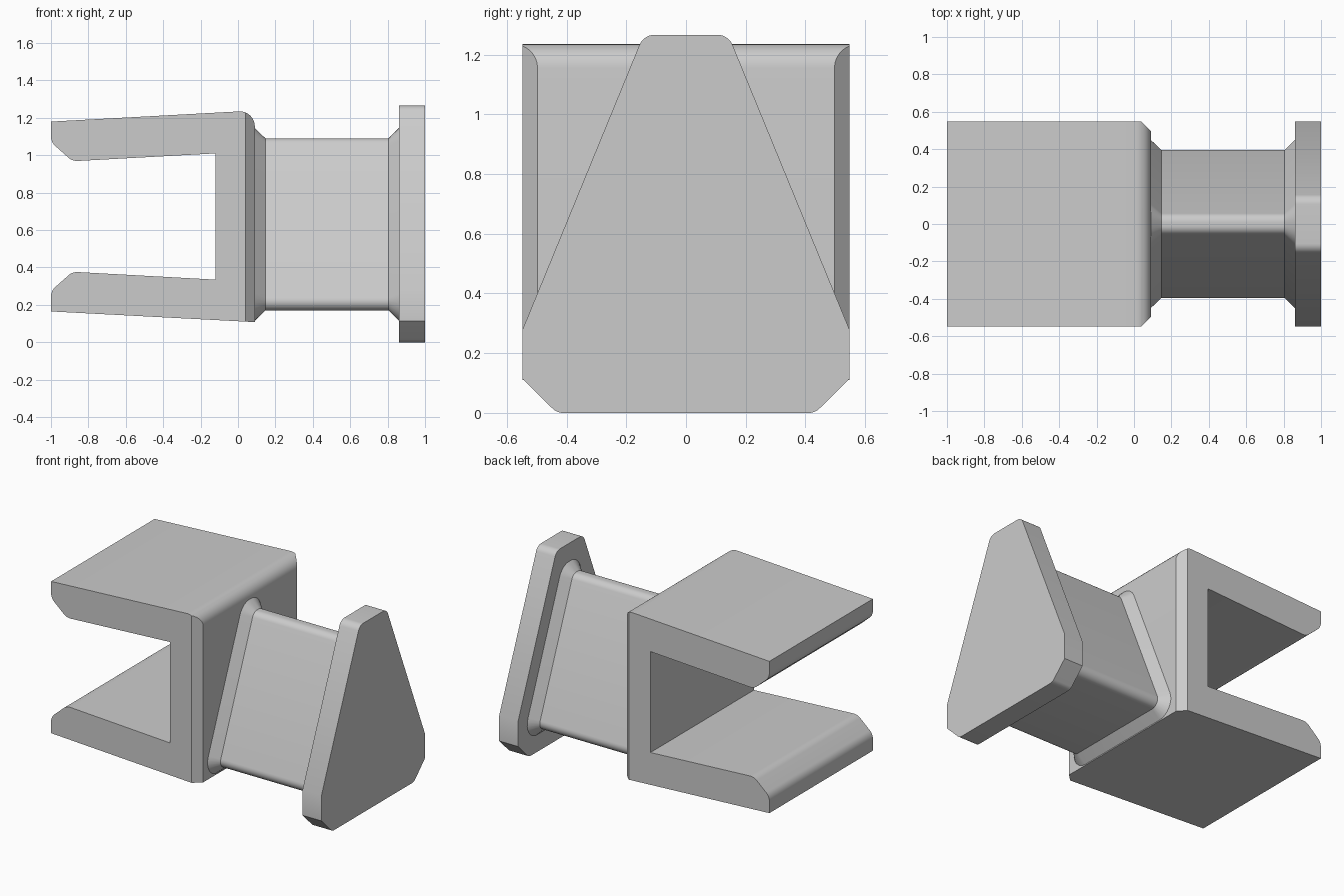
import bpy, bmesh, math
from mathutils import Vector

if "Cube" in bpy.data.objects:
    bpy.data.objects.remove(bpy.data.objects["Cube"])

grey = bpy.data.materials.new("plain grey")
grey.use_nodes = True
grey.diffuse_color = (0.6, 0.6, 0.6, 1)
grey.node_tree.nodes["Principled BSDF"].inputs["Base Color"].default_value = (0.6, 0.6, 0.6, 1)


def rounded(corners, steps=8):
    """Outline from (u, v, radius) corners, each rounded by an arc."""
    pts = []
    n = len(corners)
    for i, (u, v, r) in enumerate(corners):
        p = Vector((u, v))
        if r == 0:
            pts.append(p)
            continue
        a = (Vector(corners[i - 1][:2]) - p).normalized()
        b = (Vector(corners[(i + 1) % n][:2]) - p).normalized()
        half = a.angle(b) / 2
        centre = p + (a + b).normalized() * (r / math.sin(half))
        start = p + a * (r / math.tan(half)) - centre
        end = p + b * (r / math.tan(half)) - centre
        sweep = start.angle(end)
        for k in range(steps + 1):
            t = k / steps
            pts.append(centre + (start * math.sin((1 - t) * sweep)
                                 + end * math.sin(t * sweep)) / math.sin(sweep))
    return pts


def loft(sections):
    """Closed solid through a list of matching 3D rings."""
    bm = bmesh.new()
    rings = [[bm.verts.new(p) for p in ring] for ring in sections]
    n = len(rings[0])
    for r0, r1 in zip(rings, rings[1:]):
        for i in range(n):
            j = (i + 1) % n
            bm.faces.new((r0[i], r0[j], r1[j], r1[i]))
    bm.faces.new(rings[0])
    bm.faces.new(rings[-1])
    return bm


def finish(bm, name):
    bmesh.ops.recalc_face_normals(bm, faces=bm.faces)
    mesh = bpy.data.meshes.new(name)
    bm.to_mesh(mesh)
    bm.free()
    mesh.materials.append(grey)
    obj = bpy.data.objects.new(name, mesh)
    bpy.context.collection.objects.link(obj)
    bpy.ops.object.select_all(action='DESELECT')
    obj.select_set(True)
    bpy.context.view_layer.objects.active = obj
    bpy.ops.object.shade_smooth_by_angle(angle=math.radians(30))


def across(x, outline):
    return [(x, p.x, p.y) for p in outline]


def mirrored(half):
    """Complete a half outline across the centre plane."""
    return half + [(-u, v, r) for u, v, r in reversed(half)]


# Open clamp: upper jaw profile mirrored to the lower jaw
half_y, mid_z = 0.547, 0.6725
upper = [(-0.12, 1.01, 0), (-0.885, 0.968, 0.07), (-1, 1.07, 0.07), (-1, 1.18, 0)]
lower = [(x, 2 * mid_z - z, r) for x, z, r in reversed(upper)]
profile = rounded(upper + [(0.09, 1.239, 0.08), (0.09, 0.108, 0)] + lower)
clamp = loft([[(p.x, y, p.y) for p in profile] for y in (-half_y, half_y)])

# Chamfer the two upright edges beside the neck
for side in (-1, 1):
    bmesh.ops.bisect_plane(clamp, geom=clamp.verts[:] + clamp.edges[:] + clamp.faces[:],
                           plane_co=(0.04, side * half_y, 0), plane_no=(1, side, 0),
                           clear_outer=True)
    bmesh.ops.holes_fill(clamp, edges=[e for e in clamp.edges if e.is_boundary], sides=0)
finish(clamp, "clamp")


# Neck with flared ends
def neck_outline(grow):
    # Growing the radius about fixed arc centres offsets the whole outline
    r = 0.05 + grow
    lean = math.atan2(0.377, 0.92)
    bottom_u = 0.345 + r * math.tan(math.radians(45) + lean / 2)
    top_u = 0.0098 + r * math.tan(math.radians(45) - lean / 2)
    return rounded(mirrored([(bottom_u, 0.17 - grow, r), (top_u, 1.09 + grow, r)]))


slim, wide = neck_outline(0), neck_outline(0.055)
finish(loft([across(0.09, wide), across(0.147, slim),
             across(0.805, slim), across(0.86, wide)]), "neck")

# End plate
plate = rounded(mirrored([(0.432, 0, 0.05), (half_y, 0.113, 0),
                          (half_y, 0.28, 0), (0.142, 1.266, 0.055)]))
finish(loft([across(0.86, plate), across(1, plate)]), "end_plate")
